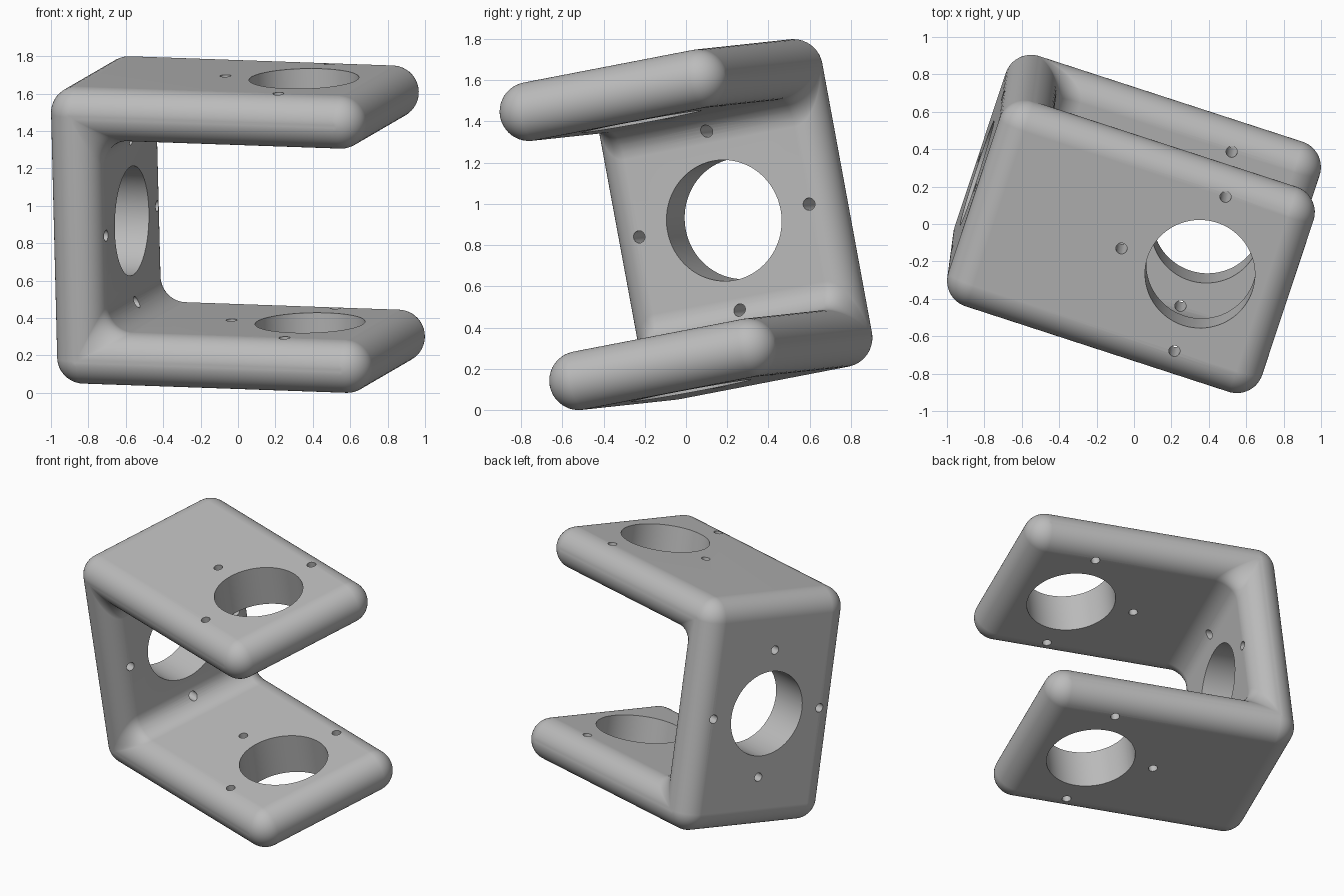
import bpy, bmesh
from math import sin, cos, pi, radians
from mathutils import Matrix, Vector

cube = bpy.data.objects.get("Cube")
if cube:
    bpy.data.objects.remove(cube, do_unlink=True)

# Bracket sizes measured along the centre of the rounded sheet
ARM, WIDTH, HEIGHT = 1.48, 0.883, 1.328
R = 0.143          # half thickness, also the edge rounding
FILLET = 0.14      # inside corners
HOLE_U, BOLT_OFFSET = 1.132, WIDTH / 2
BIG_R, BOLT_R = 0.294, 0.03

# Tilted frame: arm direction, width direction, height direction
a = Vector((0.9505, -0.309, -0.0333)).normalized()
c = a.cross(Vector((0.308, 0.934, 0.18))).normalized()
b = c.cross(a)
frame = Matrix.Translation((-0.824, -0.063, 0.192)) @ Matrix((a, b, c)).transposed().to_4x4()


def arc(u, w, r, start, end, n=12):
    angles = [radians(start + (end - start) * i / n) for i in range(n + 1)]
    return [(u + r * cos(t), w + r * sin(t)) for t in angles]


def u_profile(h):
    """Outline of the U with half thickness h."""
    f = FILLET * h / R
    k = h + f
    return (arc(0, 0, h, 180, 270) + arc(ARM, 0, h, -90, 90, 24)
            + arc(k, k, f, 270, 180) + arc(k, HEIGHT - k, f, 180, 90)
            + arc(ARM, HEIGHT, h, -90, 90, 24) + arc(0, HEIGHT, h, 90, 180))


def make_object(name, bm):
    bmesh.ops.recalc_face_normals(bm, faces=bm.faces)
    mesh = bpy.data.meshes.new(name)
    bm.to_mesh(mesh)
    bm.free()
    mesh.transform(frame)
    obj = bpy.data.objects.new(name, mesh)
    bpy.context.collection.objects.link(obj)
    return obj


# Bracket body: stacked profiles that thin out towards both rounded sides
bm = bmesh.new()
steps = [radians(4 + 86 * i / 12) for i in range(13)]
layers = [(-R * cos(t), R * sin(t)) for t in steps]
layers += [(WIDTH - v, h) for v, h in reversed(layers)]
rings = [[bm.verts.new((u, v, w)) for u, w in u_profile(h)] for v, h in layers]
for lower, upper in zip(rings, rings[1:]):
    for i in range(len(lower)):
        bm.faces.new((lower[i - 1], lower[i], upper[i], upper[i - 1]))
bm.faces.new(rings[0])
bm.faces.new(rings[-1])
bracket = make_object("bracket", bm)

# Hole cutters: large bores with bolt holes around them
bm = bmesh.new()


def drill(radius, depth, place, sides):
    bmesh.ops.create_cone(bm, cap_ends=True, segments=sides, radius1=radius,
                          radius2=radius, depth=depth, matrix=place)


turn = Matrix.Rotation(pi / 2, 4, 'Y')
mid_v, mid_w = WIDTH / 2, HEIGHT / 2
# Through both arms
drill(BIG_R, HEIGHT + 1, Matrix.Translation((HOLE_U, mid_v, mid_w)), 72)
for du, dv in ((-1, 0), (0, -1), (0, 1)):
    spot = (HOLE_U + du * BOLT_OFFSET, mid_v + dv * BOLT_OFFSET, mid_w)
    drill(BOLT_R, HEIGHT + 1, Matrix.Translation(spot), 20)
# Through the web
drill(BIG_R, 0.5, Matrix.Translation((0, mid_v, mid_w)) @ turn, 72)
for dv, dw in ((-1, 0), (1, 0), (0, -1), (0, 1)):
    spot = (0, mid_v + dv * BOLT_OFFSET, mid_w + dw * BOLT_OFFSET)
    drill(BOLT_R, 0.5, Matrix.Translation(spot) @ turn, 20)
cutter = make_object("hole_cutter", bm)
cutter.hide_render = True

# Grey material
grey = bpy.data.materials.new("plain grey")
grey.use_nodes = True
colour = (0.5, 0.5, 0.5, 1)
grey.diffuse_color = colour
grey.node_tree.nodes["Principled BSDF"].inputs["Base Color"].default_value = colour
bracket.data.materials.append(grey)
cutter.data.materials.append(grey)

# Cut the holes, then shade smooth with sharp hole rims
bpy.ops.object.select_all(action='DESELECT')
bpy.context.view_layer.objects.active = bracket
bracket.select_set(True)
cut = bracket.modifiers.new("holes", 'BOOLEAN')
cut.operation = 'DIFFERENCE'
cut.solver = 'EXACT'
cut.object = cutter
bpy.ops.object.modifier_apply(modifier=cut.name)
bpy.data.objects.remove(cutter, do_unlink=True)
bpy.ops.object.shade_smooth_by_angle(angle=radians(35))
weighted = bracket.modifiers.new("even_shading", 'WEIGHTED_NORMAL')
weighted.keep_sharp = True
